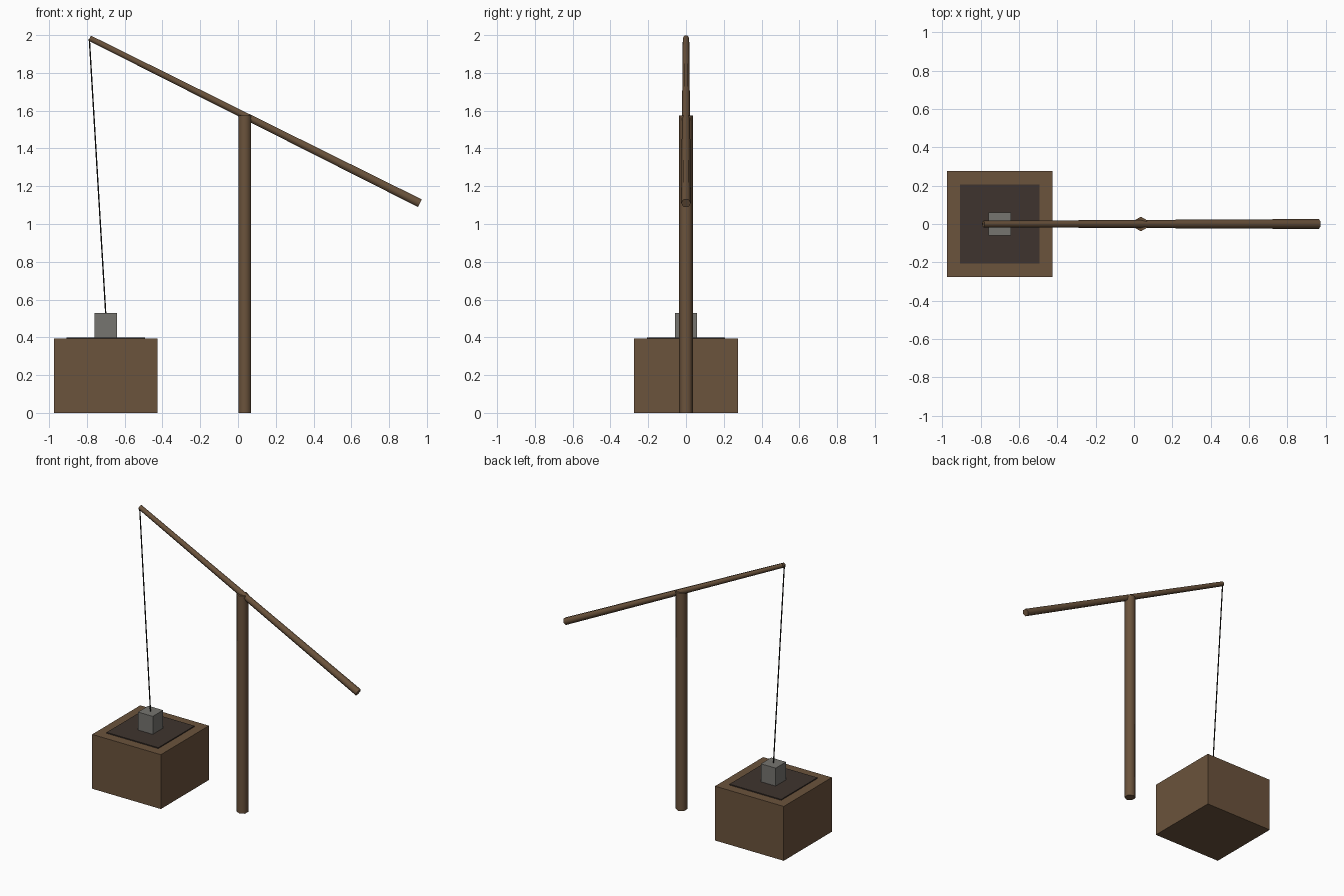
import bpy
import math
from mathutils import Vector

old = bpy.data.objects.get("Cube")
if old:
    bpy.data.objects.remove(old, do_unlink=True)


def srgb(r, g, b):
    return tuple((c / 255 / 12.92) if c < 11 else ((c / 255 + 0.055) / 1.055) ** 2.4
                 for c in (r, g, b)) + (1.0,)


def material(name, color):
    mat = bpy.data.materials.new(name)
    mat.use_nodes = True
    mat.diffuse_color = color
    mat.node_tree.nodes["Principled BSDF"].inputs["Base Color"].default_value = color
    return mat


wood = material("brown wood", srgb(107, 83, 60))
dark = material("dark water", srgb(62, 52, 46))
grey = material("grey bucket", srgb(118, 117, 112))
black = material("black rope", srgb(28, 27, 25))


def box(name, center, size, mat):
    bpy.ops.mesh.primitive_cube_add(size=1, location=center)
    ob = bpy.context.object
    ob.name = name
    ob.scale = size
    bpy.ops.object.transform_apply(location=False, rotation=False, scale=True)
    ob.data.materials.append(mat)
    return ob


def rod(name, start, end, r_start, r_end, mat, sides=6):
    """Tapered prism between two points."""
    a, b = Vector(start), Vector(end)
    bpy.ops.mesh.primitive_cone_add(vertices=sides, radius1=r_start, radius2=r_end,
                                    depth=(b - a).length, location=(a + b) / 2)
    ob = bpy.context.object
    ob.name = name
    # Lean in the xz plane only, so the sides stay aligned with y
    d = b - a
    ob.rotation_euler = (0, math.atan2(d.x, d.z), 0)
    ob.data.materials.append(mat)
    bpy.ops.object.shade_smooth_by_angle(angle=math.radians(65))
    return ob


# Well casing with the dark opening on top
box("well_casing", (-0.70, 0, 0.1965), (0.55, 0.55, 0.393), wood)
box("well_opening", (-0.70, 0, 0.396), (0.414, 0.414, 0.008), dark)

# Upright post and the tapered sweep beam
rod("post", (0.036, 0, 0), (0.036, 0, 1.575), 0.038, 0.038, wood)
rod("sweep_beam", (0.963, 0, 1.11), (-0.785, 0, 1.984), 0.026, 0.017, wood)

# Rope and hanging bucket
rod("rope", (-0.70, 0, 0.52), (-0.787, 0, 1.98), 0.004, 0.004, black)
box("bucket", (-0.70, 0, 0.465), (0.118, 0.118, 0.13), grey)
